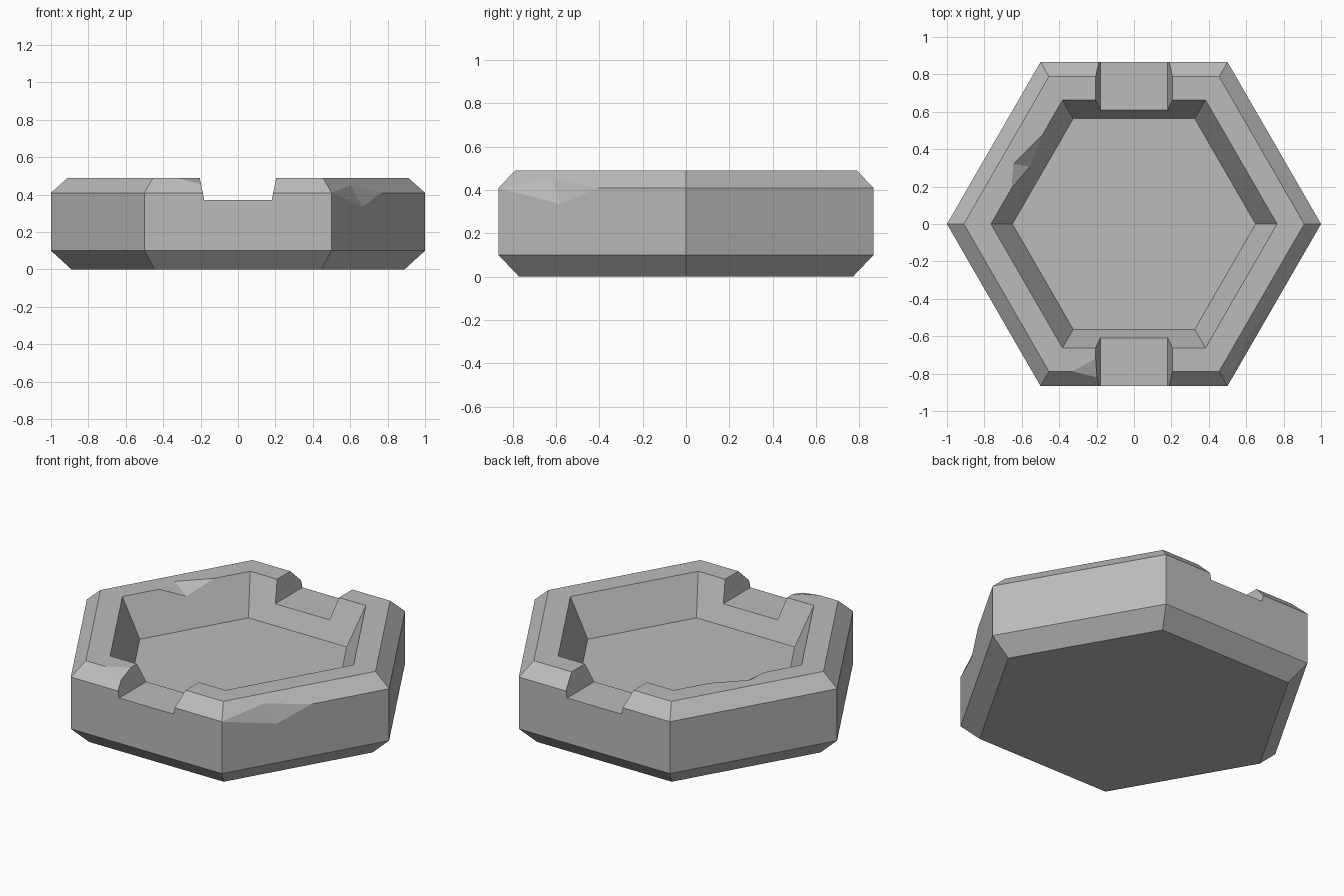
import bpy, bmesh
from math import cos, sin, pi

if "Cube" in bpy.data.objects:
    bpy.data.objects.remove(bpy.data.objects["Cube"])

# Single stone-grey colour
grey = bpy.data.materials.new("stone_grey")
grey.use_nodes = True
grey.diffuse_color = (0.5, 0.5, 0.5, 1)
grey.node_tree.nodes["Principled BSDF"].inputs["Base Color"].default_value = (0.5, 0.5, 0.5, 1)


def finish(name, bm):
    bmesh.ops.recalc_face_normals(bm, faces=bm.faces)
    mesh = bpy.data.meshes.new(name)
    bm.to_mesh(mesh)
    bm.free()
    mesh.materials.append(grey)
    obj = bpy.data.objects.new(name, mesh)
    bpy.context.collection.objects.link(obj)
    return obj


def hull(name, points):
    bm = bmesh.new()
    for p in points:
        bm.verts.new(p)
    bmesh.ops.convex_hull(bm, input=bm.verts[:])
    return finish(name, bm)


# Hexagonal tray: rings of (radius, height) from the base up and into the bowl
profile = [(0.89, 0), (1, 0.1), (1, 0.41), (0.91, 0.49), (0.765, 0.49), (0.65, 0.265)]
bm = bmesh.new()
rings = [[bm.verts.new((r * cos(i * pi / 3), r * sin(i * pi / 3), z)) for i in range(6)]
         for r, z in profile]
for low, high in zip(rings, rings[1:]):
    for i in range(6):
        j = (i + 1) % 6
        bm.faces.new((low[i], low[j], high[j], high[i]))
bm.faces.new(rings[0])
bm.faces.new(rings[-1])
tray = finish("hexagonal_tray", bm)

# Notches through the front and back rims, with slightly flared sides
notch = hull("notch_cutter", [(s * x, y, z) for s in (-1, 1) for y in (-1.2, 1.2)
                              for x, z in ((0.18, 0.37), (0.23, 0.61))])

# Chipped edges: the last point of each lies outside the stone
outer_chip = hull("outer_chip_cutter", [(0.5, -0.866, 0.41), (0.77, -0.399, 0.41),
                                        (0.6, -0.615, 0.45), (0.665, -0.58, 0.335),
                                        (0.72, -0.7, 0.47)])
inner_chip = hull("inner_chip_cutter", [(-0.655, 0.19, 0.49), (-0.49, 0.476, 0.49),
                                        (-0.645, 0.32, 0.49), (-0.557, 0.307, 0.43),
                                        (-0.53, 0.3, 0.53)])
notch_chip = hull("notch_chip_cutter", [(-0.33, -0.788, 0.49), (-0.205, -0.72, 0.49),
                                        (-0.198, -0.82, 0.457), (-0.17, -0.84, 0.56)])

# Cut the tray and remove the helpers
bpy.context.view_layer.objects.active = tray
for cutter in (notch, outer_chip, inner_chip, notch_chip):
    cutter.hide_render = True
    mod = tray.modifiers.new(cutter.name, 'BOOLEAN')
    mod.operation = 'DIFFERENCE'
    mod.solver = 'EXACT'
    mod.object = cutter
    bpy.ops.object.modifier_apply(modifier=mod.name)
    bpy.data.objects.remove(cutter)
